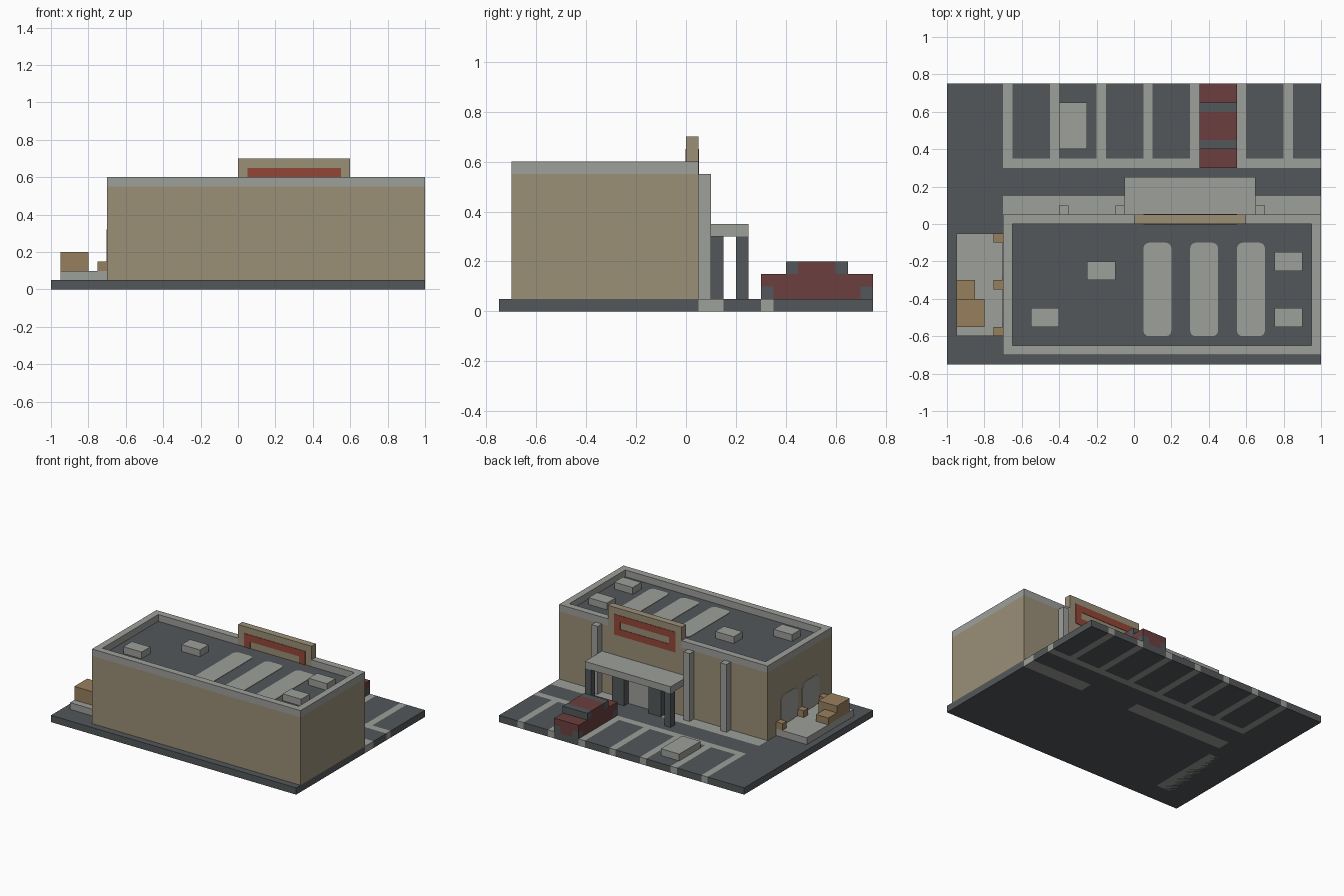
import bpy
import bmesh
from mathutils import Vector

start_cube = bpy.data.objects.get("Cube")
if start_cube:
    bpy.data.objects.remove(start_cube, do_unlink=True)


def material(name, red, green, blue):
    """Flat material from display values, stored as linear."""
    colour = [(c / 255) ** 2.2 for c in (red, green, blue)] + [1]
    mat = bpy.data.materials.new(name)
    mat.use_nodes = True
    mat.diffuse_color = colour
    shader = next(n for n in mat.node_tree.nodes if n.type == "BSDF_PRINCIPLED")
    shader.inputs["Base Color"].default_value = colour
    return mat


asphalt = material("dark grey", 84, 88, 90)
concrete = material("light grey", 156, 158, 153)
plaster = material("tan wall", 153, 142, 119)
cardboard = material("cardboard brown", 150, 126, 94)
sign_red = material("sign red", 146, 72, 58)
car_red = material("car red", 108, 65, 65)


def finish(name, bm, *mats):
    bmesh.ops.recalc_face_normals(bm, faces=bm.faces[:])
    mesh = bpy.data.meshes.new(name)
    bm.to_mesh(mesh)
    bm.free()
    for mat in mats:
        mesh.materials.append(mat)
    obj = bpy.data.objects.new(name, mesh)
    bpy.context.collection.objects.link(obj)
    return obj


def box(name, mat, x, y, z, round_axis=None, radius=0.03):
    """Box between (low, high) limits; edges along round_axis may be rounded."""
    bm = bmesh.new()
    bmesh.ops.create_cube(bm, size=1)
    limits = (x, y, z)
    for v in bm.verts:
        v.co = Vector([hi if c > 0 else lo for c, (lo, hi) in zip(v.co, limits)])
    if round_axis is not None:
        edges = [e for e in bm.edges
                 if abs((e.verts[0].co - e.verts[1].co).normalized()[round_axis]) > 0.9]
        bmesh.ops.bevel(bm, geom=edges, offset=radius, segments=3,
                        profile=0.5, affect="EDGES")
    return finish(name, bm, mat)


# Ground slab with parking lines and sidewalk running through its thickness
bay_lines = [-0.7 + 0.25 * i for i in range(7)]


def is_painted(p):
    if p.x < -0.7:
        return False
    if 0.05 < p.y < 0.15:
        return not 0.1 < p.x < 0.5
    return 0.3 < p.y < 0.35 or (
        p.y > 0.3 and any(a < p.x < a + 0.05 for a in bay_lines))


cuts_x = sorted([-1, 0.1, 0.5, 1] + bay_lines + [a + 0.05 for a in bay_lines])
cuts_x = [a for i, a in enumerate(cuts_x) if i == 0 or a - cuts_x[i - 1] > 0.001]
cuts_y = [-0.75, 0.05, 0.15, 0.3, 0.35, 0.75]
bm = bmesh.new()
grid = [[bm.verts.new((a, b, 0)) for b in cuts_y] for a in cuts_x]
for left, right in zip(grid, grid[1:]):
    for j in range(len(cuts_y) - 1):
        bm.faces.new((left[j], right[j], right[j + 1], left[j + 1]))
top = bmesh.ops.extrude_face_region(bm, geom=bm.faces[:], use_keep_orig=True)
for part in top["geom"]:
    if isinstance(part, bmesh.types.BMVert):
        part.co.z = 0.05
bmesh.ops.recalc_face_normals(bm, faces=bm.faces[:])
for f in bm.faces:
    f.material_index = int(is_painted(f.calc_center_median() - f.normal * 0.01))
finish("ground_slab", bm, asphalt, concrete)

# Store body: tan walls with a dark flat roof
store = box("store_walls", plaster, (-0.7, 1), (-0.7, 0.05), (0.05, 0.55))
store.data.materials.append(asphalt)
for poly in store.data.polygons:
    poly.material_index = int(poly.normal.z > 0.5)

# Parapet around the roof, broken by the sign block
rim = (0.55, 0.6)
box("parapet_front", concrete, (-0.7, 1), (-0.7, -0.65), rim)
box("parapet_right", concrete, (-0.7, -0.65), (-0.65, 0.05), rim)
box("parapet_left", concrete, (0.95, 1), (-0.65, 0.05), rim)
for side, span in (("right", (-0.65, 0)), ("left", (0.6, 0.95))):
    box("parapet_back_" + side, concrete, span, (0, 0.05), rim)

# Sign block with a red ring on both faces
box("sign_block", plaster, (0, 0.6), (0, 0.05), (0.55, 0.7))
for side, depth in (("front", (-0.003, 0)), ("back", (0.05, 0.053))):
    box("sign_top_bar_" + side, sign_red, (0.05, 0.55), depth, (0.6, 0.65))
    for end, a in (("right", 0.05), ("left", 0.5)):
        box(f"sign_{end}_bar_{side}", sign_red, (a, a + 0.05), depth, (0.55, 0.6))
box("sign_bottom_bar", sign_red, (0.05, 0.55), (0.05, 0.053), (0.5, 0.55))

# Roof skylights and air units
for a in (0.05, 0.3, 0.55):
    box("skylight", concrete, (a, a + 0.15), (-0.6, -0.1), (0.55, 0.553), 2)
for a, b in ((-0.25, -0.3), (-0.55, -0.55), (0.75, -0.25), (0.75, -0.55)):
    box("air_unit", concrete, (a, a + 0.15), (b, b + 0.1), rim)

# Wall pilasters
for a in (-0.4, -0.1, 0.65):
    box("pilaster", concrete, (a, a + 0.05), (0.05, 0.1), (0.05, 0.55))

# Entrance canopy, posts and doorway
under = (0.05, 0.3)
box("canopy", concrete, (-0.05, 0.65), (0.05, 0.25), (0.3, 0.35))
for a in (-0.05, 0.6):
    box("canopy_post", asphalt, (a, a + 0.05), (0.2, 0.25), under)
for a in (0.1, 0.4):
    box("door_frame", asphalt, (a, a + 0.1), (0.05, 0.15), under)
box("entrance_door", concrete, (0.2, 0.4), (0.05, 0.1), under)

# Loading dock with doors, crates and bumpers
box("loading_dock", concrete, (-0.95, -0.7), (-0.6, -0.05), (0, 0.1))
for b in (-0.55, -0.3):
    box("dock_door", concrete, (-0.704, -0.7), (b, b + 0.2), (0.1, 0.32), 0, 0.05)
for b in (-0.6, -0.35, -0.1):
    box("dock_bumper", cardboard, (-0.75, -0.7), (b, b + 0.05), (0.1, 0.15))
box("tall_crate", cardboard, (-0.95, -0.8), (-0.55, -0.4), (0.1, 0.2))
box("low_crate", cardboard, (-0.95, -0.85), (-0.4, -0.3), (0.1, 0.15))

# Cart shelter in a parking bay
box("cart_shelter", concrete, (-0.4, -0.25), (0.4, 0.65), (0.05, 0.1))

# Parked car: body over the wheels, cabin with dark windscreens
wide = (0.35, 0.55)
box("car_body", car_red, wide, (0.3, 0.75), (0.1, 0.15))
box("car_underbody", car_red, wide, (0.35, 0.7), (0.05, 0.1))
for end, b in (("rear", 0.3), ("nose", 0.7)):
    box("car_bumper_" + end, car_red, (0.4, 0.5), (b, b + 0.05), (0.05, 0.1))
    for a in (0.35, 0.5):
        box("car_wheel_" + end, asphalt, (a, a + 0.05), (b, b + 0.05), (0.05, 0.1))
box("car_cabin", car_red, wide, (0.45, 0.6), (0.15, 0.2))
for b in (0.4, 0.6):
    box("car_windscreen", asphalt, wide, (b, b + 0.05), (0.15, 0.2))
